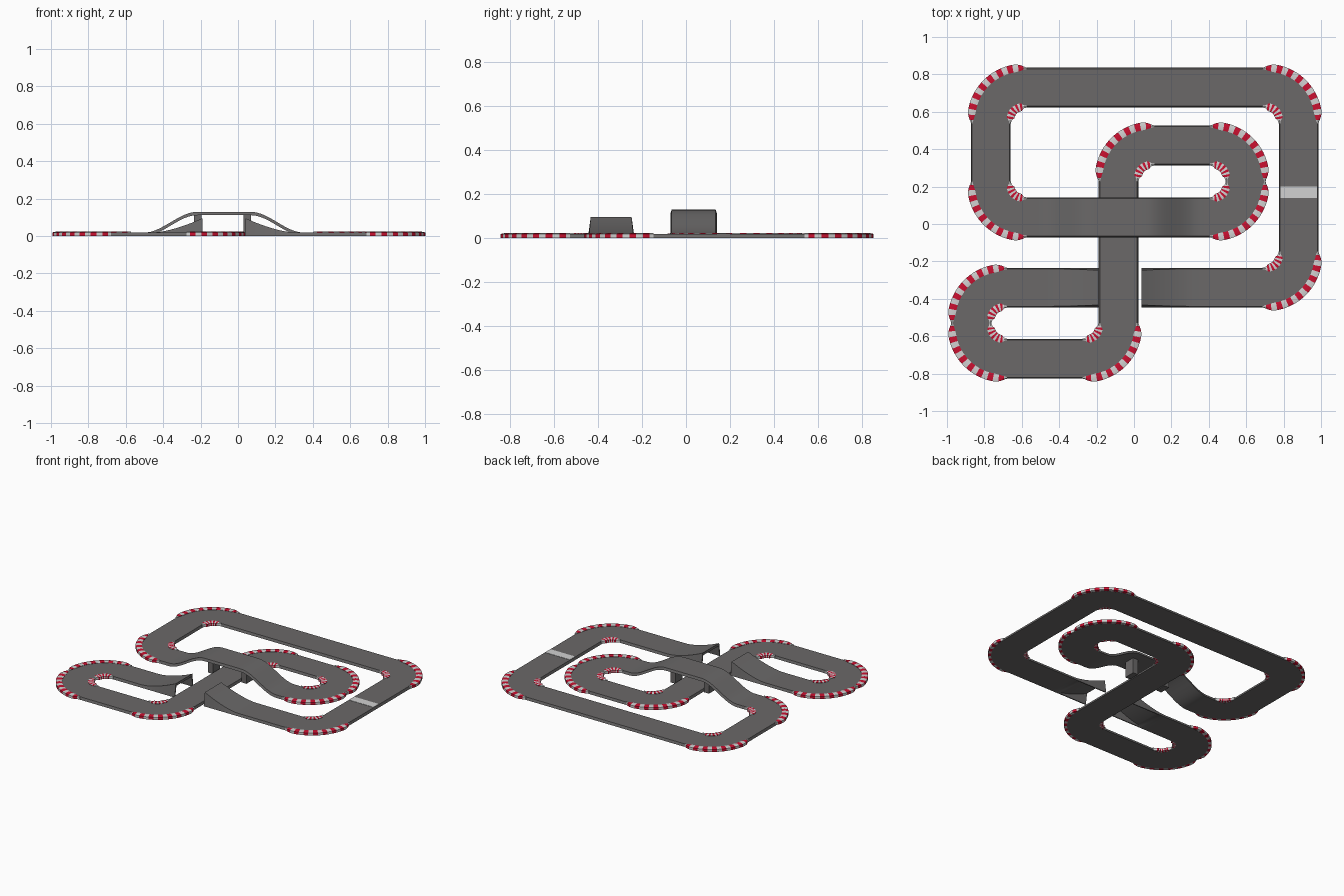
import bpy, bmesh, math
from mathutils import Vector

if "Cube" in bpy.data.objects:
    bpy.data.objects.remove(bpy.data.objects["Cube"])

R = 0.17        # centre-line corner radius
T = 0.018       # road thickness
HALF = 0.1      # half road width
CORNERS = [Vector(p) for p in [
    (0.88, -0.34), (0.88, 0.73), (-0.765, 0.73), (-0.765, 0.035), (0.597, 0.035),
    (0.597, 0.42), (-0.083, 0.42), (-0.083, -0.72), (-0.87, -0.72), (-0.87, -0.34)]]
START, END = Vector((0.04, -0.34)), Vector((-0.19, -0.34))


def material(name, rgb):
    m = bpy.data.materials.new(name)
    m.diffuse_color = (*rgb, 1)
    m.use_nodes = True
    m.node_tree.nodes["Principled BSDF"].inputs["Base Color"].default_value = m.diffuse_color
    return m


ASPHALT = material("asphalt grey", (0.145, 0.14, 0.14))
WHITE = material("kerb white", (0.64, 0.64, 0.64))
RED = material("kerb red", (0.6, 0.005, 0.03))


def sweep(name, rings, mats, rule=lambda i: 0):
    """Skin a list of closed cross-sections and cap both ends."""
    bm = bmesh.new()
    loops = [[bm.verts.new(p) for p in ring] for ring in rings]
    n = len(loops[0])
    for i, (a, b) in enumerate(zip(loops, loops[1:])):
        for k in range(n):
            f = bm.faces.new((a[k], a[(k + 1) % n], b[(k + 1) % n], b[k]))
            f.material_index = rule(i)
    bm.faces.new(loops[0])
    bm.faces.new(loops[-1][::-1]).material_index = rule(len(rings) - 2)
    bmesh.ops.recalc_face_normals(bm, faces=bm.faces)
    me = bpy.data.meshes.new(name)
    bm.to_mesh(me)
    bm.free()
    for m in mats:
        me.materials.append(m)
    ob = bpy.data.objects.new(name, me)
    bpy.context.collection.objects.link(ob)
    bpy.context.view_layer.objects.active = ob
    ob.select_set(True)
    bpy.ops.object.shade_smooth_by_angle(angle=math.radians(30))
    ob.select_set(False)
    return ob


def box(name, x0, x1, y0, y1, z0, z1, mat):
    return sweep(name, [[(x, y0, z0), (x, y1, z0), (x, y1, z1), (x, y0, z1)]
                        for x in (x0, x1)], [mat])


def turn(i):
    """Incoming and outgoing directions and turn sign (left = 1) at a corner."""
    pts = [START] + CORNERS + [END]
    d0 = (pts[i + 1] - pts[i]).normalized()
    d1 = (pts[i + 2] - pts[i + 1]).normalized()
    return d0, d1, 1 if d0.x * d1.y - d0.y * d1.x > 0 else -1


def on_corner(i, s):
    """Point and direction at distance s past the start of corner i."""
    d0, d1, _ = turn(i)
    arc = R * math.pi / 2
    p = CORNERS[i]
    if s < 0:
        return p - d0 * (R - s), d0
    if s > arc:
        return p + d1 * (R + s - arc), d1
    a = s / R
    return p - d0 * R + d1 * R + (d0 * math.sin(a) - d1 * math.cos(a)) * R, \
        d0 * math.cos(a) + d1 * math.sin(a)


def smooth(t):
    t = max(0, min(1, t))
    return t * t * (3 - 2 * t)


def heights(p):
    """Top of the road, and the foot of its sides."""
    if abs(p.y - 0.035) < 1e-3:                      # bridge
        z = T + 0.111 * min(smooth((p.x + 0.5) / 0.28), smooth((0.35 - p.x) / 0.28))
        return z, z - T
    if abs(p.y + 0.34) < 1e-3:                       # jump ramps reach the ground
        t = max(0, (p.x + 0.46) / 0.27 if p.x < -0.1 else (0.31 - p.x) / 0.27)
        if t <= 1.001:
            return T + 0.077 * t ** 1.6, 0
    return T, 0


# road: centre line from the landing ramp round to the take-off ramp
path = []


def straight(a, b):
    d = (b - a).normalized()
    n = max(2, int((b - a).length / 0.025))
    path.extend((a.lerp(b, k / n), d) for k in range(n))


last = START
for i in range(len(CORNERS)):
    entry = on_corner(i, 0)[0]
    straight(last, entry)
    path += [on_corner(i, R * math.pi / 2 * k / 14) for k in range(14)]
    last = on_corner(i, R * math.pi / 2)[0]
straight(last, END)
path.append((END, Vector((1, 0))))

rings = []
for p, d in path:
    side = Vector((-d.y, d.x))
    z, b = heights(p)
    top = HALF - 0.09 * (z - T - b)
    sec = [(-0.106, b), (-top, z), (top, z), (0.106, b),
           (0.099, b), (top - 0.006, z - T), (0.006 - top, z - T), (-0.099, b)]
    rings.append([(*(p + side * o), h) for o, h in sec])
sweep("road", rings, [ASPHALT])

# striped kerbs on both sides of every corner
EXT = 0.022
for i in range(len(CORNERS)):
    sign = turn(i)[2]
    for label, out, stripes in (("outer", -sign, 17), ("inner", sign, 11)):
        n = stripes * 2
        rings = []
        for k in range(n + 1):
            t = k / n
            p, d = on_corner(i, -EXT + t * (R * math.pi / 2 + 2 * EXT))
            side = Vector((-d.y, d.x)) * out
            w = smooth(min(t, 1 - t) / 0.16)
            inner, outer = HALF - 0.002 - 0.014 * w, 0.107 + 0.019 * w
            sec = [(inner, 0.001), (inner, 0.02), (0.103, 0.023),
                   (outer, 0.019), (outer, 0.001)]
            rings.append([(*(p + side * o), h) for o, h in sec])
        sweep(f"{label}_kerb_{i + 1}", rings, [WHITE, RED], lambda s: s // 2 % 2)

# bridge pillars
for name, x in (("left", -0.215), ("right", 0.05)):
    box(f"{name}_bridge_pillar", x - 0.02, x + 0.02, -0.005, 0.075, 0, 0.12, ASPHALT)

# finish line plate
box("finish_line", 0.782, 0.978, 0.14, 0.2, T - 0.002, T + 0.002, WHITE)
